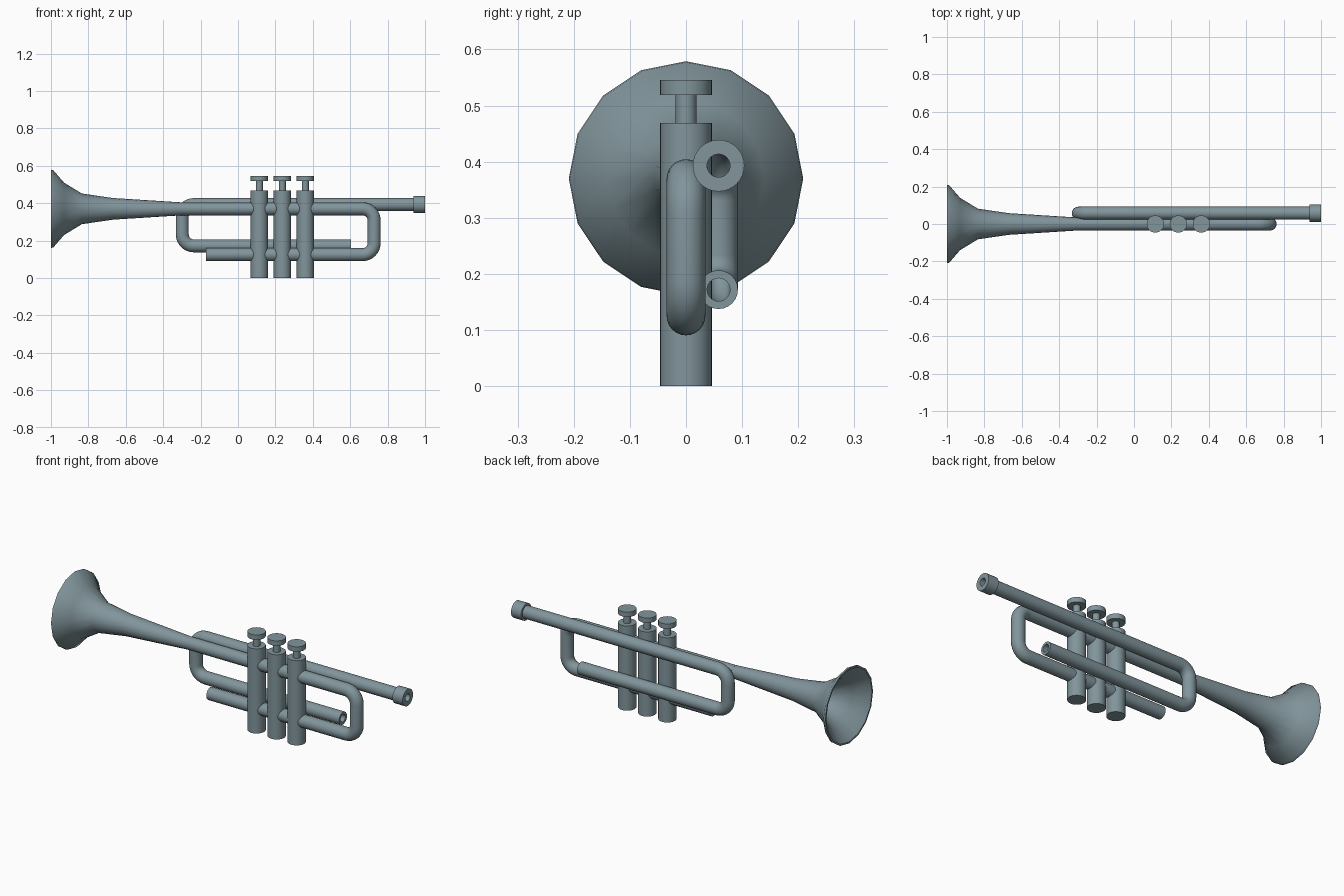
import bpy, bmesh
from math import sin, cos, pi, radians
from mathutils import Vector

cube = bpy.data.objects.get("Cube")
if cube:
    bpy.data.objects.remove(cube, do_unlink=True)

COLOUR = (0.22, 0.30, 0.33, 1)
metal = bpy.data.materials.new("blue grey metal")
metal.use_nodes = True
metal.diffuse_color = COLOUR
metal.node_tree.nodes["Principled BSDF"].inputs["Base Color"].default_value = COLOUR

X, Y, Z = Vector((1, 0, 0)), Vector((0, 1, 0)), Vector((0, 0, 1))
TUBE_R, BORE_R = 0.0345, 0.0205


def ring(centre, u, v, r, sides):
    return [centre + r * (cos(2 * pi * i / sides) * u + sin(2 * pi * i / sides) * v)
            for i in range(sides)]


def loft(name, rings, closed):
    """Skin a series of rings; closed joins the last to the first, else caps both ends."""
    bm = bmesh.new()
    loops = [[bm.verts.new(p) for p in r] for r in rings]
    n = len(loops[0])
    pairs = list(zip(loops, loops[1:])) + ([(loops[-1], loops[0])] if closed else [])
    for a, b in pairs:
        for i in range(n):
            j = (i + 1) % n
            bm.faces.new((a[i], a[j], b[j], b[i]))
    if not closed:
        bm.faces.new(loops[0])
        bm.faces.new(loops[-1])
    bmesh.ops.recalc_face_normals(bm, faces=bm.faces)
    mesh = bpy.data.meshes.new(name)
    bm.to_mesh(mesh)
    bm.free()
    mesh.materials.append(metal)
    obj = bpy.data.objects.new(name, mesh)
    bpy.context.collection.objects.link(obj)
    bpy.ops.object.select_all(action='DESELECT')
    obj.select_set(True)
    bpy.context.view_layer.objects.active = obj
    bpy.ops.object.shade_smooth_by_angle(angle=radians(42))
    return obj


def bent_tube(name, corners, y, bend=0.062, steps=8):
    """Hollow tube along x, z corner points, with rounded square bends."""
    pts = [Vector((x, y, z)) for x, z in corners]
    path = [(pts[0], (pts[1] - pts[0]).normalized())]
    for a, b, c in zip(pts, pts[1:], pts[2:]):
        d1, d2 = (b - a).normalized(), (c - b).normalized()
        centre = b - d1 * bend + d2 * bend
        for k in range(steps + 1):
            t = pi / 2 * k / steps
            path.append((centre + bend * (d1 * sin(t) - d2 * cos(t)),
                         d1 * cos(t) + d2 * sin(t)))
    path.append((pts[-1], (pts[-1] - pts[-2]).normalized()))

    def sleeve(r):
        return [ring(p, Y, d.cross(Y), r, 24) for p, d in path]
    return loft(name, sleeve(TUBE_R) + sleeve(BORE_R)[::-1], True)


# Flared bell: outer wall towards the tube, then inner wall back to the rim
flare = [(-1, 0.209), (-0.988, 0.207), (-0.93, 0.14), (-0.835, 0.082),
         (-0.67, 0.058), (-0.3, TUBE_R)]
inner = [(x, r - 0.014) for x, r in reversed(flare[2:])] + [(-1, 0.2)]
loft("bell", [ring(Vector((x, 0, 0.37)), Z, Y, r, 16) for x, r in flare + inner], True)

# Main loop from the bell, and the lead loop behind it
bent_tube("main_loop", [(-0.3, 0.37), (0.728, 0.37), (0.728, 0.125), (-0.17, 0.125)], 0)
bent_tube("lead_loop", [(0.95, 0.393), (-0.298, 0.393), (-0.298, 0.172), (0.603, 0.172)], 0.058)

# Mouthpiece collar
collar = [(0.938, BORE_R), (0.938, 0.046), (1, 0.046), (1, BORE_R)]
loft("mouthpiece", [ring(Vector((x, 0.058, 0.393)), Z, Y, r, 32) for x, r in collar], True)

# Three valves, each with a stem and finger button
valve = [(0, 0.046), (0.469, 0.046), (0.469, 0.0185),
         (0.519, 0.0185), (0.519, 0.046), (0.546, 0.046)]
for name, x in (("front_valve", 0.114), ("middle_valve", 0.237), ("rear_valve", 0.36)):
    loft(name, [ring(Vector((x, 0, z)), X, Y, r, 32) for z, r in valve], False)
